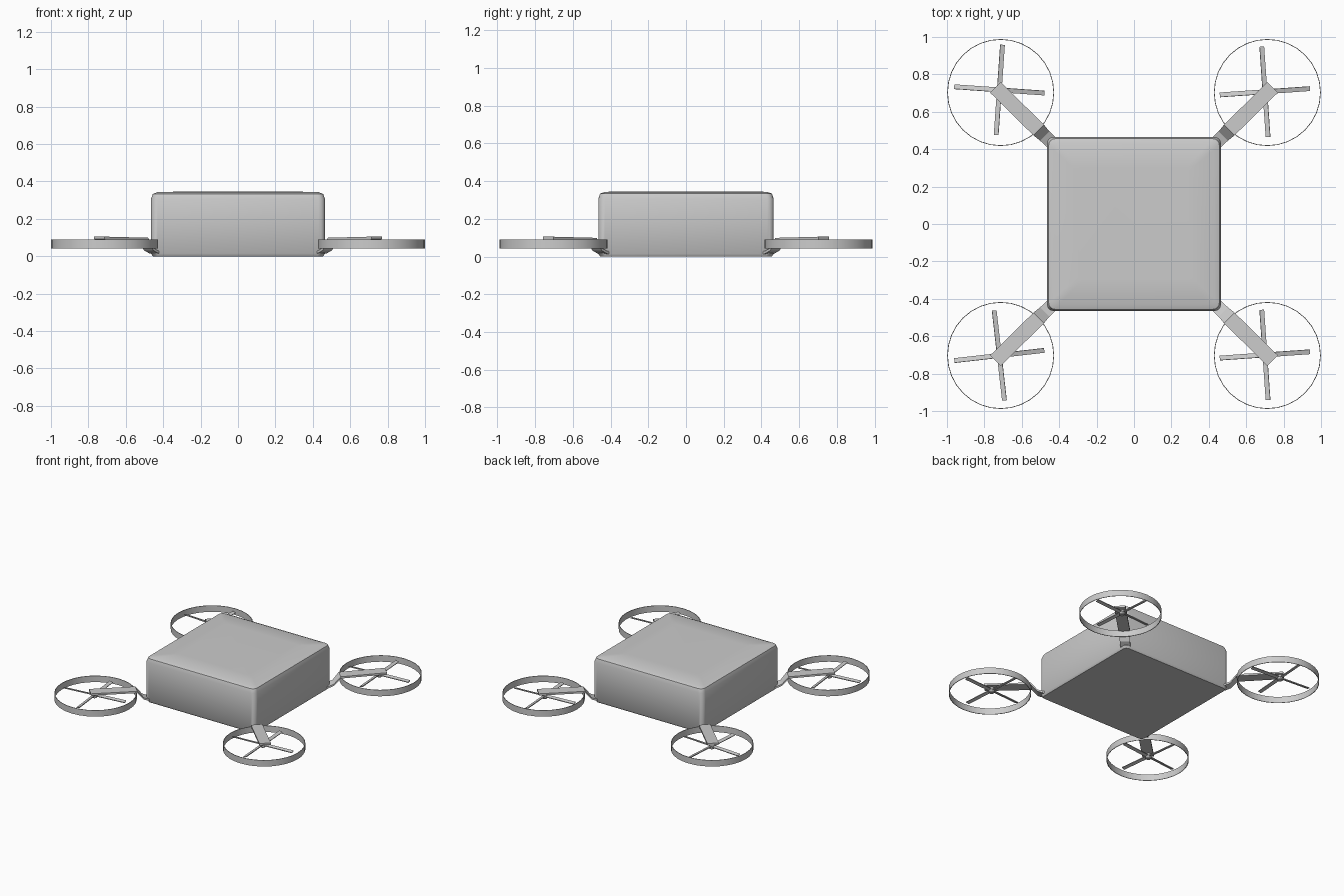
import bpy, bmesh
from math import sin, cos, pi, radians, atan2
from mathutils import Matrix, Vector

if "Cube" in bpy.data.objects:
    bpy.data.objects.remove(bpy.data.objects["Cube"])


def make(name, bm, smooth=None):
    bmesh.ops.recalc_face_normals(bm, faces=bm.faces)
    me = bpy.data.meshes.new(name)
    bm.to_mesh(me)
    bm.free()
    ob = bpy.data.objects.new(name, me)
    bpy.context.collection.objects.link(ob)
    if smooth:
        bpy.ops.object.select_all(action='DESELECT')
        ob.select_set(True)
        bpy.context.view_layer.objects.active = ob
        bpy.ops.object.shade_smooth_by_angle(angle=radians(smooth))
    return ob


def loft(bm, loops, closed=False):
    rows = [[bm.verts.new(p) for p in lp] for lp in loops]
    n = len(rows[0])
    pairs = list(zip(rows, rows[1:]))
    if closed:
        pairs.append((rows[-1], rows[0]))
    for a, b in pairs:
        for i in range(n):
            bm.faces.new((a[i], a[(i + 1) % n], b[(i + 1) % n], b[i]))
    if not closed:
        bm.faces.new(rows[0][::-1])
        bm.faces.new(rows[-1])


def rounded_square(half, r, z, steps=4):
    pts = []
    for q in range(4):
        c = Matrix.Rotation(q * pi / 2, 3, 'Z') @ Vector((half - r, half - r, z))
        for i in range(steps + 1):
            a = q * pi / 2 + i * pi / 2 / steps
            pts.append((c.x + r * cos(a), c.y + r * sin(a), z))
    return pts


def circle(r, z, n):
    return [(r * cos(2 * pi * i / n), r * sin(2 * pi * i / n), z) for i in range(n)]


# Main body: rounded box with softened top rim
bm = bmesh.new()
sections = [(0.0, 0.455, 0.03), (0.015, 0.465, 0.035), (0.305, 0.465, 0.035),
            (0.333, 0.456, 0.035), (0.343, 0.43, 0.03), (0.346, 0.3, 0.02)]
loft(bm, [rounded_square(h, r, z) for z, h, r in sections])
make("body", bm, 35)

# Arm centre line: distance from body centre, height, half width
ARM = [(0.54, 0.012, 0.035), (0.63, 0.022, 0.035), (0.67, 0.038, 0.035),
       (0.715, 0.092, 0.04), (1.04, 0.098, 0.04)]

# Rotor placement: label, x, y, blade angle in degrees
ROTORS = [("front_left", -0.72, -0.703, 6.5), ("front_right", 0.70, -0.70, 4),
          ("back_left", -0.72, 0.717, -4), ("back_right", 0.70, 0.707, 4)]

for label, hx, hy, angle in ROTORS:
    cx, cy = (0.713 if hx > 0 else -0.713), (0.703 if hy > 0 else -0.703)

    # Cranked arm
    bm = bmesh.new()
    loft(bm, [[(d, -w, z - 0.007), (d, w, z - 0.007), (d, w, z + 0.007), (d, -w, z + 0.007)]
              for d, z, w in ARM])
    bm.transform(Matrix.Rotation(atan2(cy, cx), 4, 'Z'))
    make(label + "_arm", bm)

    # Thin rotor guard ring
    bm = bmesh.new()
    loft(bm, [circle(r, z, 32) for r, z in
              ((0.286, 0.042), (0.286, 0.09), (0.282, 0.09), (0.282, 0.042))], True)
    bm.transform(Matrix.Translation((cx, cy, 0)))
    make(label + "_guard_ring", bm, 30)

    # Hub hanging under the arm
    bm = bmesh.new()
    loft(bm, [circle(r, z, 16) for r, z in ((0.016, 0.055), (0.02, 0.06), (0.02, 0.093))])
    bm.transform(Matrix.Translation((hx, hy, 0)))
    make(label + "_hub", bm, 30)

    # Four thin pitched blades
    bm = bmesh.new()
    for k in range(4):
        m = (Matrix.Translation((hx, hy, 0.075))
             @ Matrix.Rotation(radians(angle + 90 * k), 4, 'Z')
             @ Matrix.Translation((0.127, 0, 0))
             @ Matrix.Rotation(radians(15), 4, 'X')
             @ Matrix.Diagonal((0.23, 0.025, 0.006, 1)))
        bmesh.ops.create_cube(bm, size=1, matrix=m)
    make(label + "_blades", bm)
